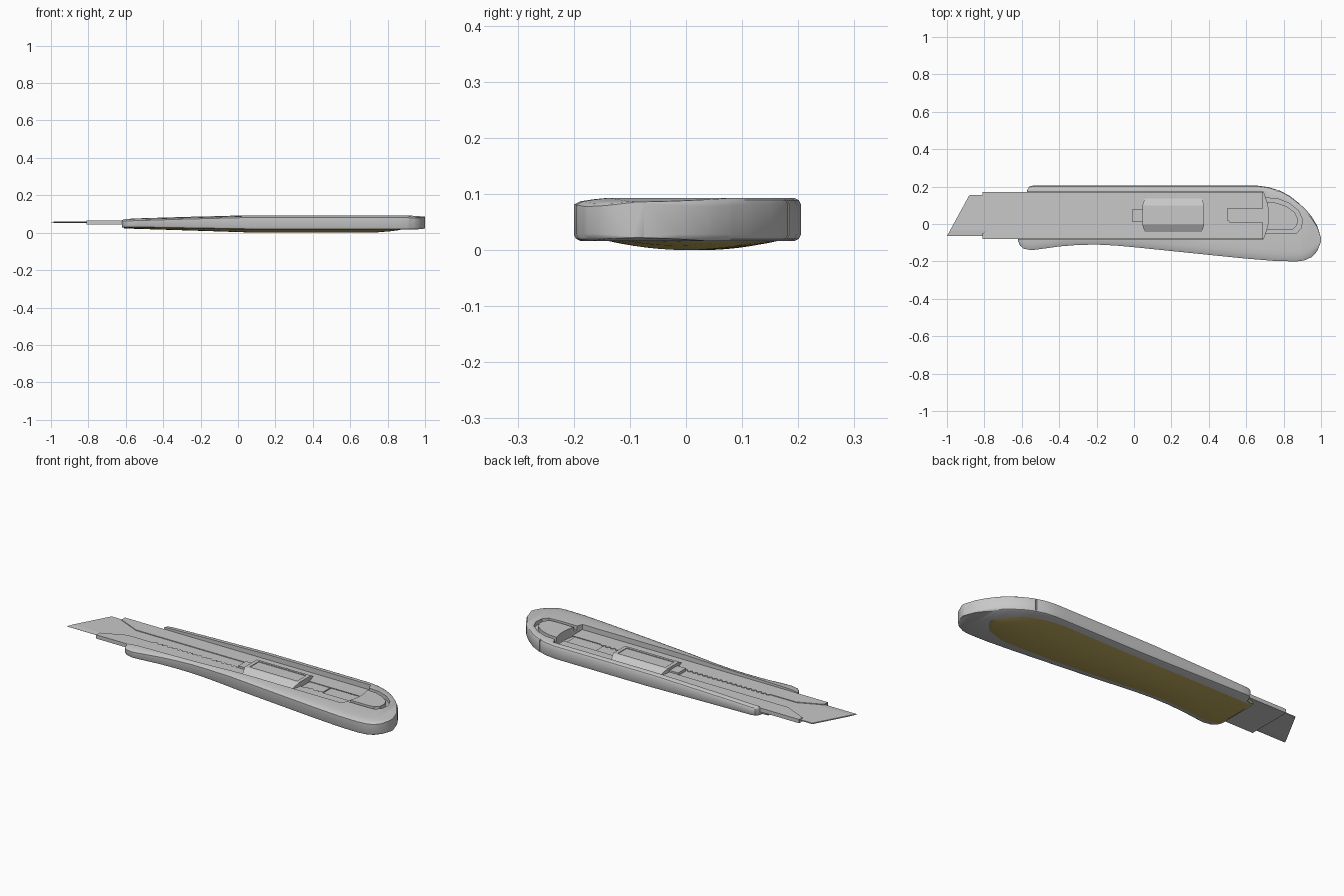
import bpy, bmesh, math

if "Cube" in bpy.data.objects:
    bpy.data.objects.remove(bpy.data.objects["Cube"], do_unlink=True)


def make_material(name, colour):
    mat = bpy.data.materials.new(name)
    mat.use_nodes = True
    mat.diffuse_color = (*colour, 1)
    for node in mat.node_tree.nodes:
        if node.type == 'BSDF_PRINCIPLED':
            node.inputs["Base Color"].default_value = (*colour, 1)
    return mat


grey = make_material("light grey", (0.58, 0.58, 0.58))
olive = make_material("olive yellow", (0.52, 0.41, 0.11))


def lookup(table, x):
    """Linear interpolation through (x, value) pairs."""
    if x <= table[0][0]:
        return table[0][1]
    for (xa, va), (xb, vb) in zip(table, table[1:]):
        if x <= xb:
            return va + (vb - va) * (x - xa) / (xb - xa)
    return table[-1][1]


def finish(name, bm, mat):
    bmesh.ops.recalc_face_normals(bm, faces=bm.faces)
    mesh = bpy.data.meshes.new(name)
    bm.to_mesh(mesh)
    bm.free()
    mesh.materials.append(mat)
    obj = bpy.data.objects.new(name, mesh)
    bpy.context.collection.objects.link(obj)
    return obj


def loft(name, rings, mat):
    """Closed skin through rings that share one point count."""
    bm = bmesh.new()
    loops = [[bm.verts.new(p) for p in ring] for ring in rings]
    for a, b in zip(loops, loops[1:]):
        for i in range(len(a)):
            j = (i + 1) % len(a)
            bm.faces.new((a[i], a[j], b[j], b[i]))
    bm.faces.new(loops[0])
    bm.faces.new(loops[-1])
    return finish(name, bm, mat)


def prism(name, outline, bottom, top, mat):
    rings = [[(x, y, z) for x, y in outline] for z in (bottom, top)]
    return loft(name, rings, mat)


def slab(name, x0, x1, y0, y1, bottom, top, mat):
    return prism(name, [(x0, y0), (x1, y0), (x1, y1), (x0, y1)], bottom, top, mat)


def activate(obj):
    bpy.ops.object.select_all(action='DESELECT')
    obj.select_set(True)
    bpy.context.view_layer.objects.active = obj


def smooth(obj, degrees):
    activate(obj)
    bpy.ops.object.shade_smooth_by_angle(angle=math.radians(degrees))


def carve(obj, cutter):
    cutter.hide_render = True
    mod = obj.modifiers.new("carve", 'BOOLEAN')
    mod.operation = 'DIFFERENCE'
    mod.solver = 'EXACT'
    mod.object = cutter
    activate(obj)
    bpy.ops.object.modifier_apply(modifier=mod.name)
    bpy.data.objects.remove(cutter, do_unlink=True)


# Handle outline and height along its length
back_edge = [(-.62, .15), (-.575, .165), (-.57, .185), (-.56, .2), (-.54, .205), (.66, .205),
             (.72, .197), (.78, .178), (.83, .152), (.88, .113), (.92, .076),
             (.95, .04), (.98, -.01), (1, -.075)]
front_edge = [(-.62, -.09), (-.61, -.115), (-.59, -.132), (-.55, -.14), (-.5, -.134),
              (-.4, -.12), (-.3, -.112), (-.2, -.11), (-.1, -.115), (0, -.124), (.4, -.165),
              (.6, -.185), (.76, -.198), (.87, -.2), (.91, -.195), (.95, -.177),
              (.98, -.145), (1, -.095)]
top_height = [(-.62, .074), (-.3, .084), (.05, .093), (.9, .093), (1, .086)]
bottom_height = [(-.62, .028), (.1, .016), (.94, .016), (1, .022)]


def handle_ring(x):
    lo, hi = lookup(front_edge, x), lookup(back_edge, x)
    top, low = lookup(top_height, x), lookup(bottom_height, x)
    k = min(1, (hi - lo) / .2)
    r = .012 * k
    section = [(lo, low + r), (lo + r / 3, low + r / 3), (lo + r, low),
               (hi - r, low), (hi - r / 3, low + r / 3), (hi, low + r),
               (hi, top - r), (hi - r / 3, top - r / 3), (hi - r, top),
               (lo + 5 * r, top), (lo + 3 * r, top - r / 5), (lo + r, top - r / 2),
               (lo, top - r)]
    return [(x, y, z) for y, z in section]


stations = sorted({x for x, _ in back_edge + front_edge + top_height + bottom_height})
handle = loft("handle", [handle_ring(x) for x in stations], grey)

# Open channel with a bowed end wall
bow = [(.69 + .03 * math.sin(math.pi * i / 12), -.083 + .256 * i / 12) for i in range(13)]
carve(handle, prism("channel_cutter", [(-.7, -.083)] + bow + [(-.7, .173)], .042, .2, grey))

# U-shaped groove behind the channel
rim = [(.7, .14), (.77, .134), (.83, .11), (.88, .07), (.9, .025), (.895, -.02),
       (.87, -.048), (.82, -.052), (.7, -.052)]
inner = [(x if x < .71 else .7 + (x - .7) * .88, .04 + (y - .04) * .78) for x, y in rim]
carve(handle, prism("groove_cutter", rim + inner[::-1], .07, .2, grey))

# End cap seam on the back edge
carve(handle, slab("seam_cutter", .762, .768, .176, .3, 0, .2, grey))
smooth(handle, 35)

# Domed underside panel
panel_back = [(-.61, .155), (.6, .168), (.7, .148), (.78, .11), (.84, .055), (.87, 0)]
panel_depth = [(-.61, .006), (-.2, .012), (.1, .017), (.72, .017), (.82, .009), (.87, .002)]
panel_inset = [(-.61, .015), (-.5, .02), (.4, .035), (.7, .05), (.82, .09), (.87, .15)]


def panel_ring(x):
    lo = lookup(front_edge, x) + lookup(panel_inset, x)
    hi, edge = lookup(panel_back, x), lookup(bottom_height, x) + .001
    ring = []
    for i in range(13):
        t = i / 6 - 1
        ring.append((x, (lo + hi) / 2 + t * (hi - lo) / 2,
                     edge - lookup(panel_depth, x) * (1 - t * t)))
    return ring + [(x, hi, edge + .004), (x, lo, edge + .004)]


panel_stations = [-.61 + 1.48 * i / 30 for i in range(31)]
smooth(loft("underside_panel", [panel_ring(x) for x in panel_stations], olive), 35)

# Metal sleeve: floor, side walls and two lips around a slot
start, end, near, far = -.81, .69, -.08, .17
slab("sleeve_floor", start, end, near, far, .045, .049, grey)
slab("sleeve_front_wall", start, end, near, near + .005, .045, .066, grey)
slab("sleeve_back_wall", start, end, far - .005, far, .045, .066, grey)
prism("sleeve_back_lip", [(start, far), (start, .14), (-.68, .082), (end, .082), (end, far)],
      .062, .066, grey)

# Front lip has a row of stop teeth
teeth = []
for first, count in ((-.52, 17), (.4, 4)):
    for i in range(count):
        x = first + i * .03
        teeth += [(x, .008), (x + .006, .018), (x + .018, .018), (x + .024, .008)]
prism("sleeve_front_lip",
      [(start, near), (start, -.05), (-.68, .008)] + teeth + [(end, .008), (end, near)],
      .062, .066, grey)


# Blade with a slanted tip and thin cutting edge
def blade_ring(y, tip, half):
    return [(tip, y, .056 - half), (.5, y, .056 - half),
            (.5, y, .056 + half), (tip, y, .056 + half)]


loft("blade", [blade_ring(-.065, -1, .0004), blade_ring(-.035, -.984, .003),
               blade_ring(.155, -.88, .003)], grey)


# Thumb slider with sloping sides, and its locking tab
def slider_ring(y, trim, top):
    x0, x1 = .045 + trim, .375 - trim
    return [(x0, y, .058), (x1, y, .058), (x1, y, top), (x0, y, top)]


slider = loft("thumb_slider", [slider_ring(-.042, .012, .068), slider_ring(-.004, 0, .089),
                               slider_ring(.1, 0, .089), slider_ring(.135, .012, .07)], grey)
carve(slider, slab("slider_cutter", .065, .355, .01, .088, .085, .2, grey))
slab("locking_tab", -.008, .046, .012, .08, .058, .074, grey)
